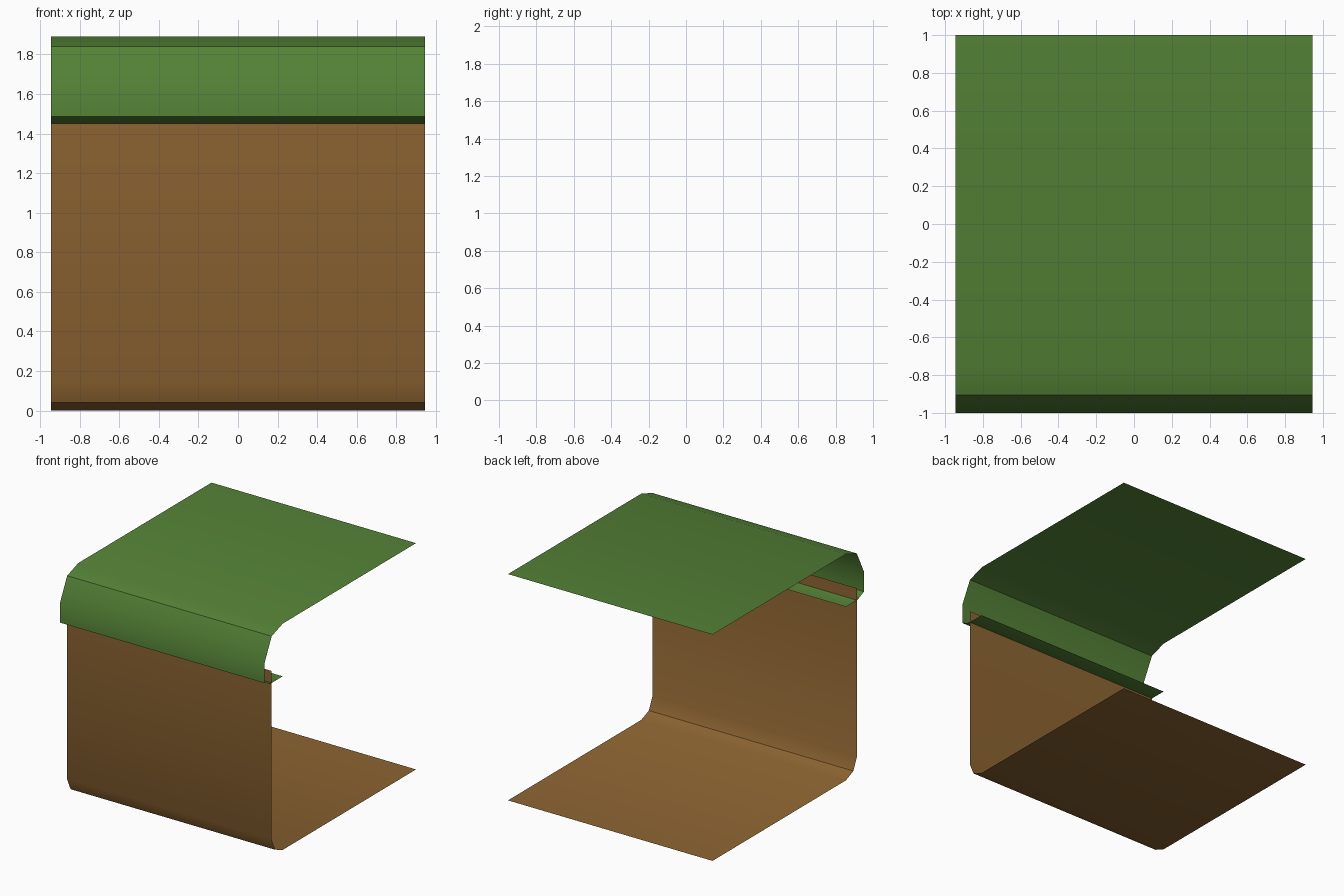
import bpy
import math

if "Cube" in bpy.data.objects:
    bpy.data.objects.remove(bpy.data.objects["Cube"])

HALF_WIDTH = 0.945


def material(name, color):
    m = bpy.data.materials.new(name)
    m.diffuse_color = (*color, 1)
    m.use_nodes = True
    m.node_tree.nodes["Principled BSDF"].inputs["Base Color"].default_value = m.diffuse_color
    return m


def sheet(name, profile, mat):
    """Extrude an open (y, z) profile across the width, normals outward."""
    verts = [(x, y, z) for y, z in profile for x in (-HALF_WIDTH, HALF_WIDTH)]
    faces = [(2 * i, 2 * i + 2, 2 * i + 3, 2 * i + 1) for i in range(len(profile) - 1)]
    mesh = bpy.data.meshes.new(name)
    mesh.from_pydata(verts, [], faces)
    mesh.materials.append(mat)
    ob = bpy.data.objects.new(name, mesh)
    bpy.context.collection.objects.link(ob)
    bpy.ops.object.select_all(action='DESELECT')
    ob.select_set(True)
    bpy.context.view_layer.objects.active = ob
    bpy.ops.object.shade_smooth_by_angle(angle=math.radians(35))
    return ob


grass = material("grass green", (0.089, 0.223, 0.037))
dirt = material("dirt brown", (0.27, 0.13, 0.032))

# Grass layer: top, rounded overhang and the lip tucked underneath
sheet("grass_top", [(1, 1.89), (-0.76, 1.89), (-0.905, 1.84), (-1, 1.65),
                    (-1, 1.485), (-0.915, 1.45), (-0.76, 1.45)], grass)

# Dirt layer: front wall rising into the overhang, rounded foot and floor
sheet("dirt_wall", [(-0.905, 1.55), (-0.905, 0.14), (-0.86, 0.04),
                    (-0.76, 0), (1, 0)], dirt)
